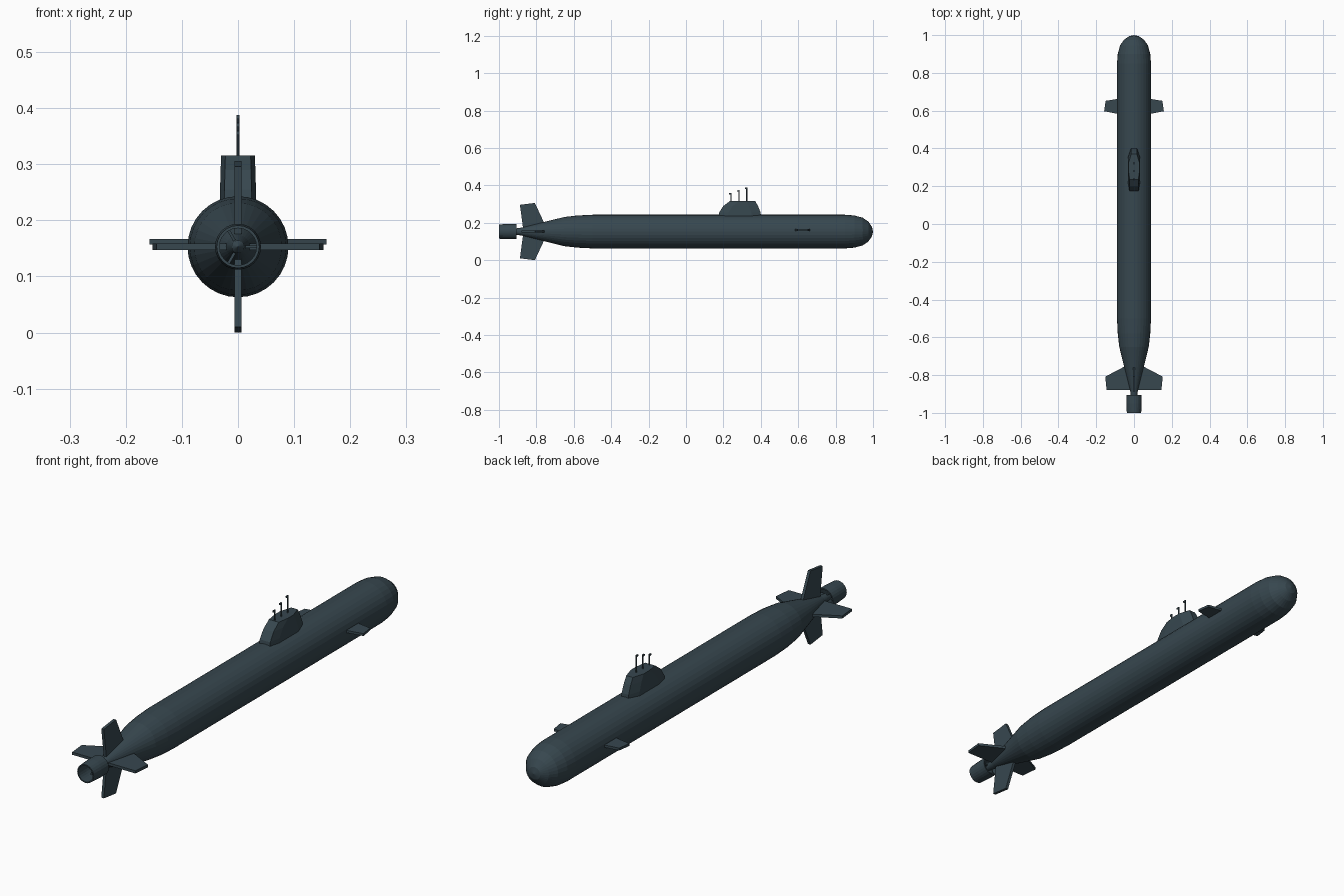
import bpy, bmesh, math
from mathutils import Matrix, Vector

cube = bpy.data.objects.get("Cube")
if cube:
    bpy.data.objects.remove(cube, do_unlink=True)

AXIS = 0.153  # height of the hull centreline


def make_material(name, colour):
    mat = bpy.data.materials.new(name)
    mat.use_nodes = True
    mat.diffuse_color = colour
    mat.node_tree.nodes["Principled BSDF"].inputs["Base Color"].default_value = colour
    return mat


slate = make_material("dark slate", (0.038, 0.063, 0.078, 1))


def finish(name, bm):
    bmesh.ops.recalc_face_normals(bm, faces=bm.faces)
    mesh = bpy.data.meshes.new(name)
    bm.to_mesh(mesh)
    bm.free()
    mesh.materials.append(slate)
    obj = bpy.data.objects.new(name, mesh)
    bpy.context.collection.objects.link(obj)
    return obj


def lathe(name, profile, sides, closed=False):
    """Spin (y, radius) points around the centreline."""
    bm = bmesh.new()
    points = [bm.verts.new((0, y, r)) for y, r in profile]
    edges = [bm.edges.new(pair) for pair in zip(points, points[1:])]
    if closed:
        edges.append(bm.edges.new((points[-1], points[0])))
    bmesh.ops.spin(bm, geom=points + edges, cent=(0, 0, 0), axis=(0, 1, 0),
                   angle=math.tau, steps=sides, use_duplicate=False)
    bmesh.ops.remove_doubles(bm, verts=bm.verts, dist=0.0001)
    bmesh.ops.translate(bm, verts=bm.verts, vec=(0, 0, AXIS))
    return finish(name, bm)


def plate(name, outline, thickness, turn, height=AXIS):
    """Flat fin from (radius, y) points, turned about the centreline."""
    bm = bmesh.new()
    face = bm.faces.new([bm.verts.new((r, y, -thickness / 2)) for r, y in outline])
    side = bmesh.ops.extrude_face_region(bm, geom=[face])["geom"]
    moved = [v for v in side if isinstance(v, bmesh.types.BMVert)]
    bmesh.ops.translate(bm, verts=moved, vec=(0, 0, thickness))
    bm.transform(Matrix.Translation((0, 0, height)) @ Matrix.Rotation(-turn, 4, "Y"))
    return finish(name, bm)


# Hull with rounded bow and tapered stern
lathe("hull", [(1.0, 0), (0.994, 0.026), (0.975, 0.053), (0.945, 0.074),
               (0.9, 0.086), (0.85, 0.09), (-0.5, 0.09), (-0.58, 0.086),
               (-0.65, 0.078), (-0.76, 0.051), (-0.88, 0.021),
               (-0.95, 0.011), (-0.965, 0)], 32)

# Hollow propulsor duct and its inner blades
lathe("propulsor_duct", [(-1.0, 0.038), (-0.95, 0.041), (-0.905, 0.041),
                         (-0.905, 0.036), (-0.95, 0.036), (-1.0, 0.033)], 24, True)
for i in range(3):
    plate(f"propulsor_blade_{i + 1}",
          [(0.008, -0.935), (0.037, -0.94), (0.037, -0.915), (0.008, -0.91)],
          0.005, i * math.tau / 3)

# Cross-shaped stern fins
rudder = [(0.01, -0.87), (0.143, -0.888), (0.153, -0.808), (0.05, -0.76), (0.01, -0.75)]
stern_plane = [(0.01, -0.88), (0.145, -0.88), (0.152, -0.808), (0.045, -0.752), (0.01, -0.74)]
plate("left_stern_plane", stern_plane, 0.011, 0)
plate("right_stern_plane", stern_plane, 0.011, math.pi)
plate("upper_rudder", rudder, 0.012, math.pi / 2)
plate("lower_rudder", rudder, 0.012, -math.pi / 2)

# Bow planes, mirrored left and right
bow_plane = [(0.07, 0.58), (0.158, 0.597), (0.15, 0.652), (0.07, 0.665)]
plate("left_bow_plane", bow_plane, 0.01, 0, 0.162)
plate("right_bow_plane", [(-r, y) for r, y in bow_plane], 0.01, 0, 0.162)

# Sail: stacked outlines, each (height, rear, front, half width)
bm = bmesh.new()
rings = []
for z, rear, front, w in [(0.22, 0.172, 0.402, 0.033), (0.255, 0.177, 0.399, 0.032),
                          (0.29, 0.2, 0.385, 0.031), (0.316, 0.235, 0.37, 0.03)]:
    half = [(0.75 * w, rear), (w, rear + 0.05), (w, front - 0.05), (0.5 * w, front)]
    outline = half + [(-x, y) for x, y in reversed(half)]
    rings.append([bm.verts.new((x, y, z)) for x, y in outline])
for low, high in zip(rings, rings[1:]):
    for i in range(len(low)):
        j = (i + 1) % len(low)
        bm.faces.new((low[i], low[j], high[j], high[i]))
bm.faces.new(rings[0])
bm.faces.new(rings[-1])
finish("sail", bm)

# Masts with small heads pointing aft
for i, (y, top) in enumerate([(0.24, 0.36), (0.283, 0.374), (0.325, 0.388)]):
    bm = bmesh.new()
    length = top - 0.3
    bmesh.ops.create_cone(bm, cap_ends=True, segments=8, radius1=0.003, radius2=0.003,
                          depth=length,
                          matrix=Matrix.Translation((0, y, top - length / 2)))
    head = Matrix.Translation((0, y - 0.003, top - 0.004))
    bmesh.ops.create_cube(bm, size=1, matrix=head @ Matrix.Diagonal(
        Vector((0.005, 0.012, 0.007, 1))))
    finish(f"mast_{i + 1}", bm)
